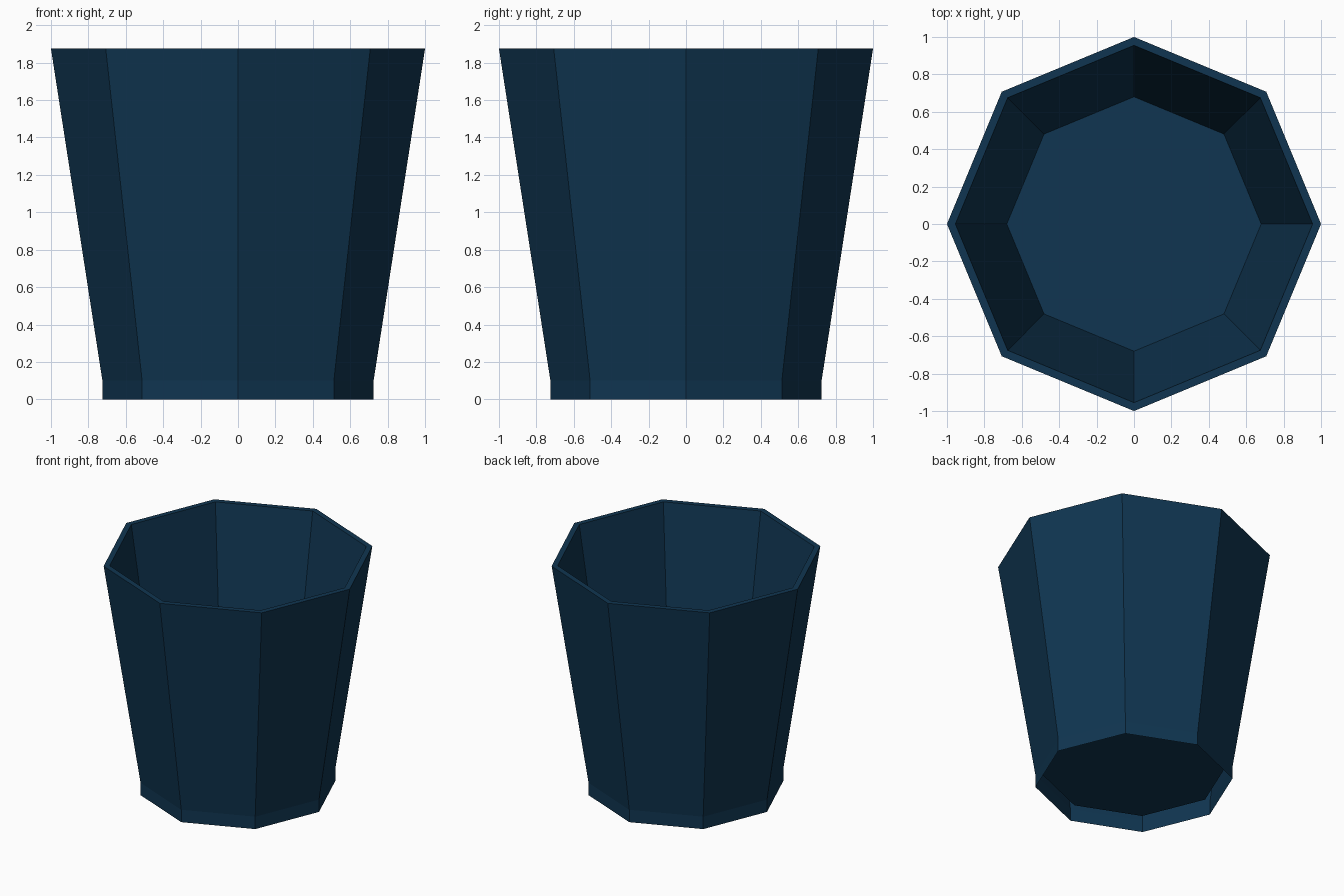
import bpy, bmesh, math

if "Cube" in bpy.data.objects:
    bpy.data.objects.remove(bpy.data.objects["Cube"])

SIDES = 8

navy = bpy.data.materials.new("navy blue")
navy.diffuse_color = (0.005, 0.036, 0.082, 1)
navy.use_nodes = True
navy.node_tree.nodes["Principled BSDF"].inputs["Base Color"].default_value = navy.diffuse_color

# Profile (radius, height): foot ring, flared outer wall, rim, inner wall, floor
profile = [(0.725, 0.0), (0.725, 0.10), (1.0, 1.875), (0.955, 1.875), (0.68, 0.11)]

bm = bmesh.new()
rings = [[bm.verts.new((r * math.cos(2 * math.pi * i / SIDES),
                        r * math.sin(2 * math.pi * i / SIDES), z))
          for i in range(SIDES)] for r, z in profile]
for low, high in zip(rings, rings[1:]):
    for i in range(SIDES):
        j = (i + 1) % SIDES
        bm.faces.new((low[i], low[j], high[j], high[i]))
# Cup floor, raised inside the open foot ring
bm.faces.new(rings[-1])

mesh = bpy.data.meshes.new("octagonal_cup")
bm.to_mesh(mesh)
bm.free()
mesh.materials.append(navy)
cup = bpy.data.objects.new("octagonal_cup", mesh)
bpy.context.collection.objects.link(cup)
